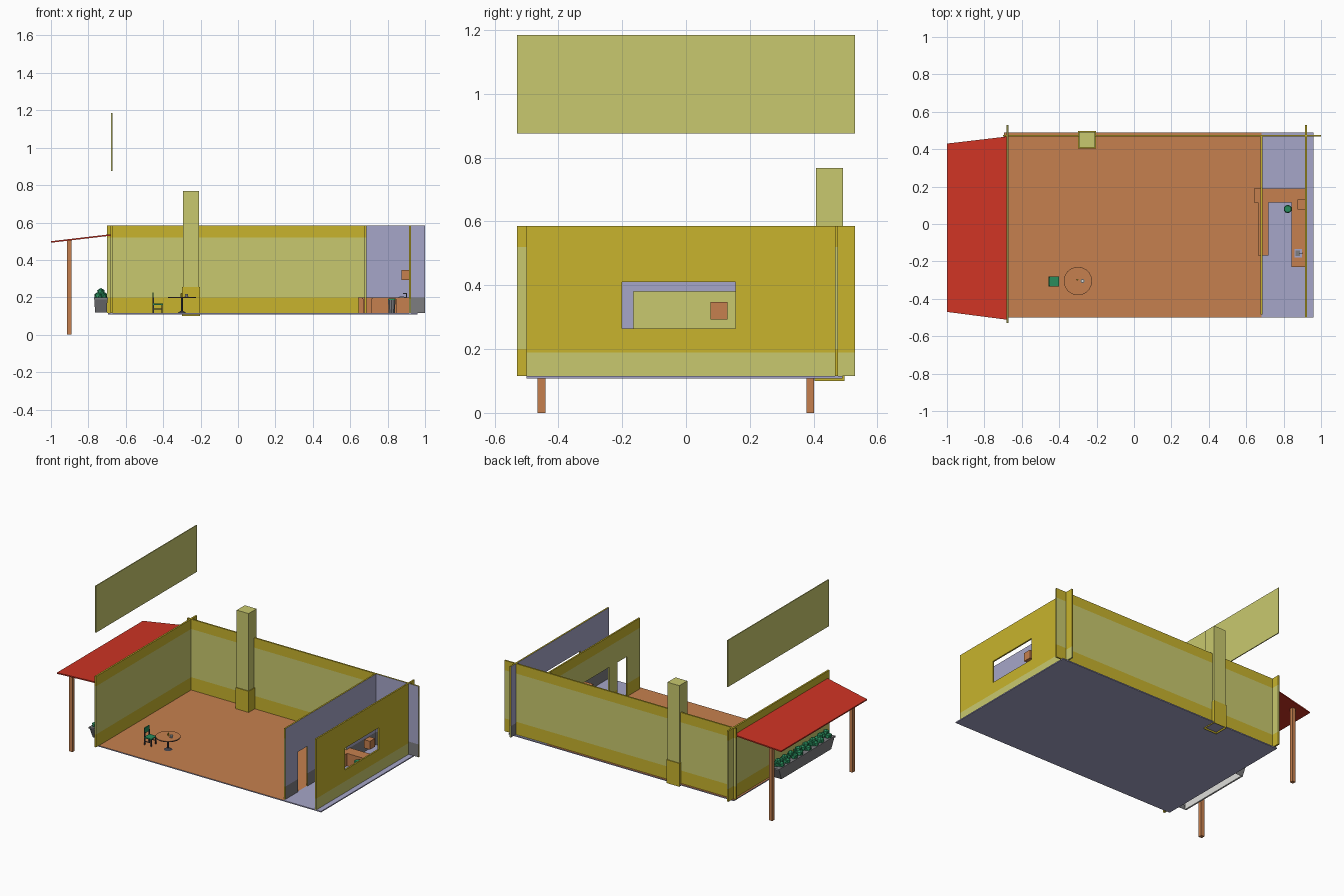
import bpy, bmesh, math, random
from mathutils import Vector, Matrix

if "Cube" in bpy.data.objects:
    bpy.data.objects.remove(bpy.data.objects["Cube"])

random.seed(3)

def material(name, rgb):
    m = bpy.data.materials.new(name)
    m.diffuse_color = [((c / 255 + 0.055) / 1.055) ** 2.4 for c in rgb] + [1]
    m.use_nodes = True
    m.node_tree.nodes["Principled BSDF"].inputs["Base Color"].default_value = m.diffuse_color
    return m

RED = material("red", (207, 52, 36))
ORANGE = material("terracotta", (198, 128, 78))
OLIVE = material("pale olive", (201, 201, 110))
YELLOW = material("mustard", (200, 180, 45))
LAV = material("lavender", (166, 166, 200))
GREY = material("grey", (125, 125, 128))
GREEN = material("green", (40, 140, 92))
DARK = material("dark grey", (62, 62, 70))
WHITE = material("off white", (222, 222, 218))

def finish(name, bm, mats, rule=None):
    bmesh.ops.recalc_face_normals(bm, faces=bm.faces)
    if rule:
        for f in bm.faces:
            f.material_index = mats.index(rule(f.calc_center_median(), f.normal))
    me = bpy.data.meshes.new(name)
    bm.to_mesh(me)
    bm.free()
    for m in mats:
        me.materials.append(m)
    ob = bpy.data.objects.new(name, me)
    bpy.context.collection.objects.link(ob)
    return ob

def thicken(bm, offset):
    r = bmesh.ops.extrude_face_region(bm, geom=bm.faces[:], use_keep_orig=True)
    vs = [g for g in r["geom"] if isinstance(g, bmesh.types.BMVert)]
    bmesh.ops.translate(bm, verts=vs, vec=offset)

def sheet(name, axis, pos, thick, us, vs, rule, mats, holes=()):
    """Thin panel cut into a grid, with some grid cells left open."""
    place = {"x": lambda u, v: (pos, u, v), "y": lambda u, v: (u, pos, v),
             "z": lambda u, v: (u, v, pos)}[axis]
    bm = bmesh.new()
    grid = [[bm.verts.new(place(u, v)) for v in vs] for u in us]
    for i in range(len(us) - 1):
        for j in range(len(vs) - 1):
            cu, cv = (us[i] + us[i + 1]) / 2, (vs[j] + vs[j + 1]) / 2
            if not any(a < cu < b and c < cv < d for a, b, c, d in holes):
                bm.faces.new((grid[i][j], grid[i + 1][j], grid[i + 1][j + 1], grid[i][j + 1]))
    bmesh.ops.delete(bm, geom=[v for v in bm.verts if not v.link_faces], context="VERTS")
    thicken(bm, Vector([thick if a == axis else 0 for a in "xyz"]))
    return finish(name, bm, mats, rule)

def box(name, lo, hi, mat, taper=1.0):
    lo, hi = Vector(lo), Vector(hi)
    c, s = (lo + hi) / 2, hi - lo
    bm = bmesh.new()
    bmesh.ops.create_cube(bm, size=1)
    for v in bm.verts:
        k = taper if v.co.z < 0 else 1
        v.co = c + Vector((v.co.x * s.x * k, v.co.y * s.y * k, v.co.z * s.z))
    return finish(name, bm, [mat])

def cyl(name, c, r1, r2, z0, z1, mat, n=24):
    bm = bmesh.new()
    bmesh.ops.create_cone(bm, cap_ends=True, segments=n, radius1=r1, radius2=r2, depth=z1 - z0,
                          matrix=Matrix.Translation((c[0], c[1], (z0 + z1) / 2)))
    return finish(name, bm, [mat])

# wall colour rules: dining room bands and kitchen bands
Z0, ZB, ZT, Z1 = 0.115, 0.2, 0.52, 0.585
WALLS = [OLIVE, YELLOW, LAV, GREY]
def dining(c):
    return OLIVE if ZB < c.z < ZT else YELLOW
def kitchen(c):
    return GREY if c.z < ZB else LAV

# floor slab
sheet("floor", "z", 0.108, 0.007, [-0.695, 0.682, 0.96], [-0.5, 0.49],
      lambda c, n: ORANGE if n.z > 0.5 and c.x < 0.68 else LAV, [ORANGE, LAV])

# long back wall, kitchen side painted differently
sheet("back_wall", "y", 0.467, 0.01, [-0.7, 0.682, 1.0], [Z0, ZB, ZT, Z1],
      lambda c, n: kitchen(c) if n.y < -0.5 and c.x > 0.68 else dining(c), WALLS)

# left wall
sheet("left_wall", "x", -0.682, 0.011, [-0.53, 0.53], [Z0, ZB, ZT, Z1],
      lambda c, n: dining(c), WALLS)

# dividing wall with doorway and serving hatch
sheet("dividing_wall", "x", 0.677, 0.01, [-0.485, -0.35, -0.25, -0.165, 0.155, 0.467],
      [Z0, ZB, 0.38, ZT, Z1],
      lambda c, n: kitchen(c) if n.x > 0.5 else dining(c), WALLS,
      [(-0.35, -0.25, 0, 0.38), (-0.165, 0.155, ZB, 0.38)])

# right outer wall with window
sheet("right_wall", "x", 0.915, 0.01, [-0.5, -0.2, 0.155, 0.53], [Z0, 0.19, 0.265, 0.41, Z1],
      lambda c, n: kitchen(c) if n.x < -0.5 else (OLIVE if c.z < 0.19 else YELLOW), WALLS,
      [(-0.2, 0.155, 0.265, 0.41)])

# raised sign panel
box("raised_panel", (-0.678, -0.53, 0.875), (-0.672, 0.53, 1.185), OLIVE)

# chimney with hollow mustard foot
box("chimney", (-0.295, 0.408, 0.2), (-0.208, 0.492, 0.768), OLIVE)
foot = bmesh.new()
bmesh.ops.create_cube(foot, size=1)
for v in foot.verts:
    v.co = Vector((-0.2515 + v.co.x * 0.095, 0.45 + v.co.y * 0.094, 0.1775 + v.co.z * 0.155))
low = [f for f in foot.faces if f.calc_center_median().z < 0.11]
bmesh.ops.inset_region(foot, faces=low, thickness=0.009)
bmesh.ops.translate(foot, verts=low[0].verts[:], vec=(0, 0, 0.009))
finish("chimney_foot", foot, [YELLOW, LAV],
       lambda c, n: LAV if n.z < -0.5 and c.z > 0.105 else YELLOW)

# awning on two posts
aw = bmesh.new()
aw.faces.new([aw.verts.new(p) for p in ((-1, -0.47, 0.492), (-0.676, -0.512, 0.53),
                                        (-0.676, 0.468, 0.53), (-1, 0.43, 0.492))])
thicken(aw, (0, 0, 0.008))
finish("awning", aw, [RED])
for i, y in enumerate((-0.453, 0.389)):
    box(f"awning_post_{i}", (-0.914, y - 0.012, 0), (-0.89, y + 0.012, 0.503), ORANGE)

# planter trough, open underneath with a pale lining, and its shrubs
pl = box("planter", (-0.768, -0.46, 0.12), (-0.698, 0.12, 0.19), GREY, 0.9)
bm = bmesh.new()
bm.from_mesh(pl.data)
bmesh.ops.delete(bm, geom=[f for f in bm.faces if f.normal.z < -0.9], context="FACES_ONLY")
bm.to_mesh(pl.data)
bm.free()
box("planter_rim", (-0.771, -0.464, 0.188), (-0.695, 0.124, 0.198), GREY)
box("planter_lining", (-0.762, -0.43, 0.123), (-0.757, 0.09, 0.187), WHITE)
shrubs = bmesh.new()
for i in range(8):
    y = -0.42 + i * 0.0715
    for dx, dz, r in ((-0.012, 0.205, 0.026), (0.012, 0.208, 0.024), (0, 0.228, 0.022)):
        bmesh.ops.create_icosphere(shrubs, subdivisions=1, radius=r, matrix=Matrix.Translation(
            (-0.733 + dx, y + random.uniform(-0.012, 0.012), dz)) @ Matrix.Rotation(i, 4, "Z"))
finish("planter_shrubs", shrubs, [GREEN])

# kitchen counters: back run, serving bar, sink run
for name, lo, hi in (("back_counter", (0.645, 0.12), (0.91, 0.187)),
                     ("serving_bar", (0.667, -0.165), (0.715, 0.12)),
                     ("sink_counter", (0.845, -0.225), (0.914, 0.12))):
    box(name, (*lo, Z0), (*hi, 0.192), ORANGE)
    box(name + "_top", (lo[0] - 0.004, lo[1] - 0.004, 0.192),
        (min(hi[0] + 0.004, 0.915), hi[1] + 0.004, 0.2), ORANGE)
box("sink", (0.857, -0.178, 0.2), (0.897, -0.135, 0.203), LAV)
box("sink_basin", (0.863, -0.172, 0.203), (0.888, -0.141, 0.204), GREY)
cyl("tap", (0.9, -0.156), 0.003, 0.003, 0.2, 0.222, GREY, 8)
box("tap_spout", (0.882, -0.158, 0.219), (0.902, -0.154, 0.223), GREY)

# wall cabinet and bin
box("wall_cabinet", (0.873, 0.077, 0.292), (0.915, 0.13, 0.347), ORANGE)
cyl("bin", (0.822, 0.08), 0.017, 0.021, Z0, 0.185, GREY, 10)
cyl("bin_lid", (0.822, 0.08), 0.022, 0.018, 0.185, 0.194, GREEN, 10)

# round table and tableware
T = (-0.3, -0.305)
cyl("table_top", T, 0.075, 0.075, 0.197, 0.203, ORANGE, 32)
cyl("table_edge", T, 0.0755, 0.0755, 0.198, 0.202, DARK, 32)
cyl("table_stem", T, 0.006, 0.006, 0.12, 0.197, DARK, 10)
cyl("table_foot", T, 0.026, 0.008, Z0, 0.126, DARK, 16)
cyl("cup", (-0.275, -0.305), 0.007, 0.009, 0.203, 0.217, WHITE, 10)
cyl("saucer", (-0.275, -0.305), 0.011, 0.011, 0.203, 0.205, GREY, 12)
cyl("shaker", (-0.302, -0.298), 0.005, 0.004, 0.203, 0.222, YELLOW, 8)

# chair facing the table
box("chair_seat", (-0.455, -0.335, 0.16), (-0.402, -0.28, 0.167), GREEN)
box("chair_back", (-0.458, -0.333, 0.19), (-0.452, -0.282, 0.226), GREEN)
for y in (-0.331, -0.284):
    for x, top in ((-0.453, 0.2), (-0.406, 0.16)):
        box("chair_leg", (x - 0.003, y - 0.003, Z0), (x + 0.003, y + 0.003, top), DARK)
    box("chair_stretcher", (-0.453, y - 0.002, 0.136), (-0.406, y + 0.002, 0.14), DARK)
